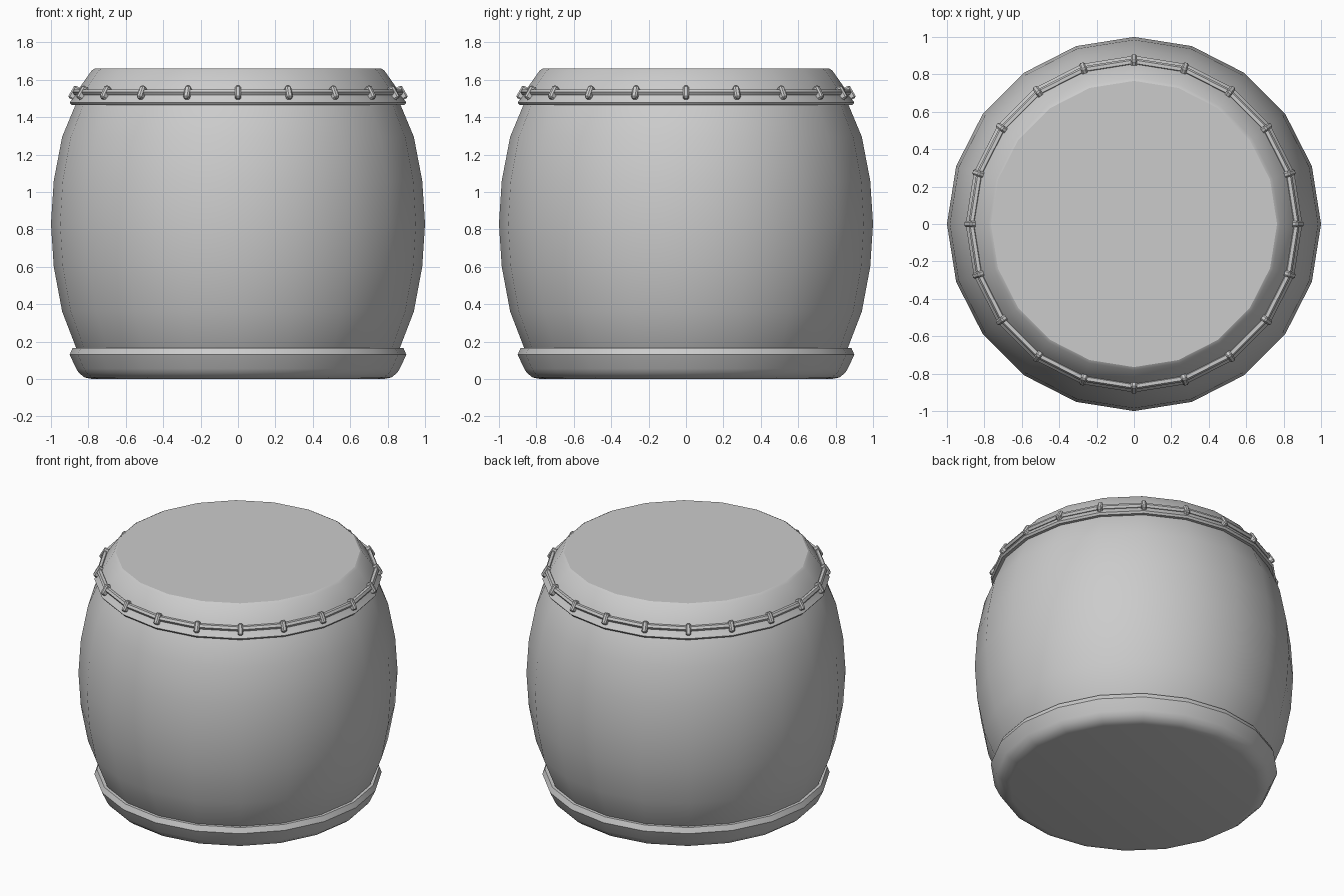
import bpy, bmesh, math
from mathutils import Matrix

if "Cube" in bpy.data.objects:
    bpy.data.objects.remove(bpy.data.objects["Cube"])

SIDES = 20


def finish(name, bm, angle):
    bmesh.ops.recalc_face_normals(bm, faces=bm.faces)
    mesh = bpy.data.meshes.new(name)
    bm.to_mesh(mesh)
    bm.free()
    ob = bpy.data.objects.new(name, mesh)
    bpy.context.collection.objects.link(ob)
    bpy.ops.object.select_all(action='DESELECT')
    ob.select_set(True)
    bpy.context.view_layer.objects.active = ob
    bpy.ops.object.shade_smooth_by_angle(angle=math.radians(angle))
    return ob


def lathe(name, profile, closed=False, cap_first=False, angle=30):
    """Turn an (r, z) profile around z with a low number of sides."""
    bm = bmesh.new()
    rings = [[bm.verts.new((r * math.cos(i * math.tau / SIDES),
                            r * math.sin(i * math.tau / SIDES), z))
              for i in range(SIDES)] for r, z in profile]
    pairs = list(zip(rings, rings[1:]))
    if closed:
        pairs.append((rings[-1], rings[0]))
    for a, b in pairs:
        for i in range(SIDES):
            j = (i + 1) % SIDES
            bm.faces.new((a[i], a[j], b[j], b[i]))
    if cap_first:
        bm.faces.new(rings[0])
    return finish(name, bm, angle)


# Bulging barrel shell
lathe("drum_shell", [(0.82, 0.10), (0.865, 0.165), (0.94, 0.36), (0.985, 0.60), (1.0, 0.83),
                     (0.985, 1.06), (0.94, 1.295), (0.865, 1.475), (0.82, 1.54)])

# Base with flared rim
lathe("drum_base", [(0.78, 0.0), (0.82, 0.008), (0.85, 0.032), (0.865, 0.055),
                    (0.90, 0.13), (0.885, 0.165), (0.83, 0.165)], cap_first=True)

# Stretched skin folded over the top
lathe("drum_skin", [(0.765, 1.66), (0.782, 1.65), (0.845, 1.56), (0.872, 1.515),
                    (0.90, 1.478), (0.89, 1.465), (0.83, 1.465)], cap_first=True)

# Cord around the skin
R, Z, W = 0.868, 1.533, 0.018
lathe("skin_cord", [(R + W * math.cos(k * math.tau / 6), Z + W * math.sin(k * math.tau / 6))
                    for k in range(6)], closed=True)

# Pegs holding the cord, one at each corner
bm = bmesh.new()
for i in range(SIDES):
    m = (Matrix.Rotation(i * math.tau / SIDES, 4, 'Z') @ Matrix.Translation((0.872, 0, 1.528))
         @ Matrix.Rotation(math.radians(-30), 4, 'Y') @ Matrix.Diagonal((0.045, 0.032, 0.075, 1)))
    bmesh.ops.create_cube(bm, size=1, matrix=m)
bmesh.ops.bevel(bm, geom=bm.edges[:], offset=0.008, segments=1, affect='EDGES')
finish("cord_pegs", bm, 30)
